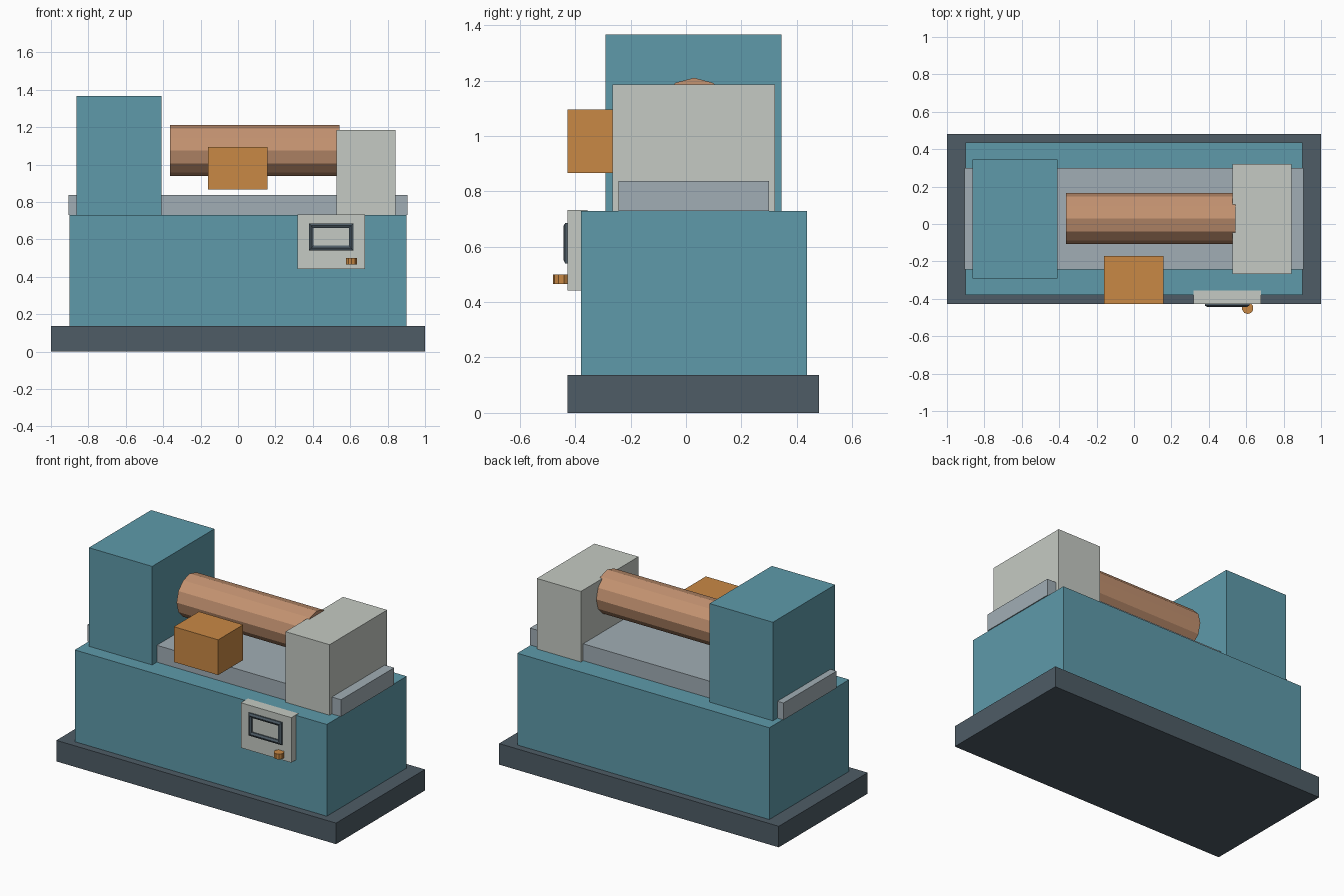
import bpy, bmesh
from math import pi

cube = bpy.data.objects.get("Cube")
if cube:
    bpy.data.objects.remove(cube, do_unlink=True)


def material(name, rgb):
    """Flat material from 0-255 display values, converted to linear."""
    linear = [((c / 255 + 0.055) / 1.055) ** 2.4 for c in rgb]
    mat = bpy.data.materials.new(name)
    mat.use_nodes = True
    mat.diffuse_color = (*linear, 1)
    mat.node_tree.nodes["Principled BSDF"].inputs["Base Color"].default_value = (*linear, 1)
    return mat


teal = material("teal paint", (94, 154, 170))
slate = material("dark slate", (78, 92, 102))
pale = material("pale grey", (197, 202, 195))
steel = material("steel grey", (161, 174, 181))
copper = material("copper", (196, 147, 113))
orange = material("orange", (201, 137, 69))


def finish(name, bm, mat):
    bmesh.ops.recalc_face_normals(bm, faces=bm.faces)
    mesh = bpy.data.meshes.new(name)
    bm.to_mesh(mesh)
    bm.free()
    mesh.materials.append(mat)
    obj = bpy.data.objects.new(name, mesh)
    bpy.context.collection.objects.link(obj)
    return obj


def box(name, mat, x, y, z):
    """Box from (low, high) ranges on each axis."""
    bm = bmesh.new()
    bmesh.ops.create_cube(bm, size=1)
    for v in bm.verts:
        v.co = [lo + (c + 0.5) * (hi - lo) for c, (lo, hi) in zip(v.co, (x, y, z))]
    return finish(name, bm, mat)


def cylinder(name, mat, sides, radius, length, centre, rotation=(0, 0, 0)):
    bm = bmesh.new()
    bmesh.ops.create_cone(bm, cap_ends=True, segments=sides,
                          radius1=radius, radius2=radius, depth=length)
    obj = finish(name, bm, mat)
    obj.location = centre
    obj.rotation_euler = rotation
    return obj


def rim(name, mat, cx, cz, loops):
    """Rectangular ring on the front, lofted through (half x, half z, y) loops."""
    bm = bmesh.new()
    rings = [[bm.verts.new((cx + sx * hx, y, cz + sz * hz))
              for sx, sz in ((-1, -1), (1, -1), (1, 1), (-1, 1))]
             for hx, hz, y in loops]
    for a, b in zip(rings, rings[1:] + rings[:1]):
        for i in range(4):
            j = (i + 1) % 4
            bm.faces.new((a[i], a[j], b[j], b[i]))
    return finish(name, bm, mat)


# Plinth, cabinet and machine bed
box("base_plinth", slate, (-1, 1), (-0.427, 0.481), (0, 0.136))
box("cabinet", teal, (-0.901, 0.901), (-0.38, 0.436), (0.136, 0.729))
box("machine_bed", steel, (-0.907, 0.907), (-0.243, 0.299), (0.729, 0.838))

# Headstock, tailstock and tool carriage
box("headstock", teal, (-0.863, -0.41), (-0.291, 0.345), (0.729, 1.366))
box("tailstock", pale, (0.526, 0.841), (-0.266, 0.322), (0.729, 1.185))
box("tool_block", orange, (-0.16, 0.157), (-0.427, -0.171), (0.867, 1.095))

# Faceted workpiece between the stocks
cylinder("workpiece", copper, 12, 0.136, 0.907, (0.089, 0.029, 1.074), (0, pi / 2, 0))

# Control panel with raised screen rim and knob
box("control_panel", pale, (0.319, 0.68), (-0.427, -0.355), (0.441, 0.732))
rim("screen_rim", slate, 0.498, 0.613, [
    (0.119, 0.073, -0.425), (0.119, 0.073, -0.436), (0.107, 0.06, -0.443),
    (0.095, 0.047, -0.436), (0.095, 0.047, -0.425)])
cylinder("control_knob", orange, 10, 0.031, 0.035, (0.608, -0.45, 0.483))
